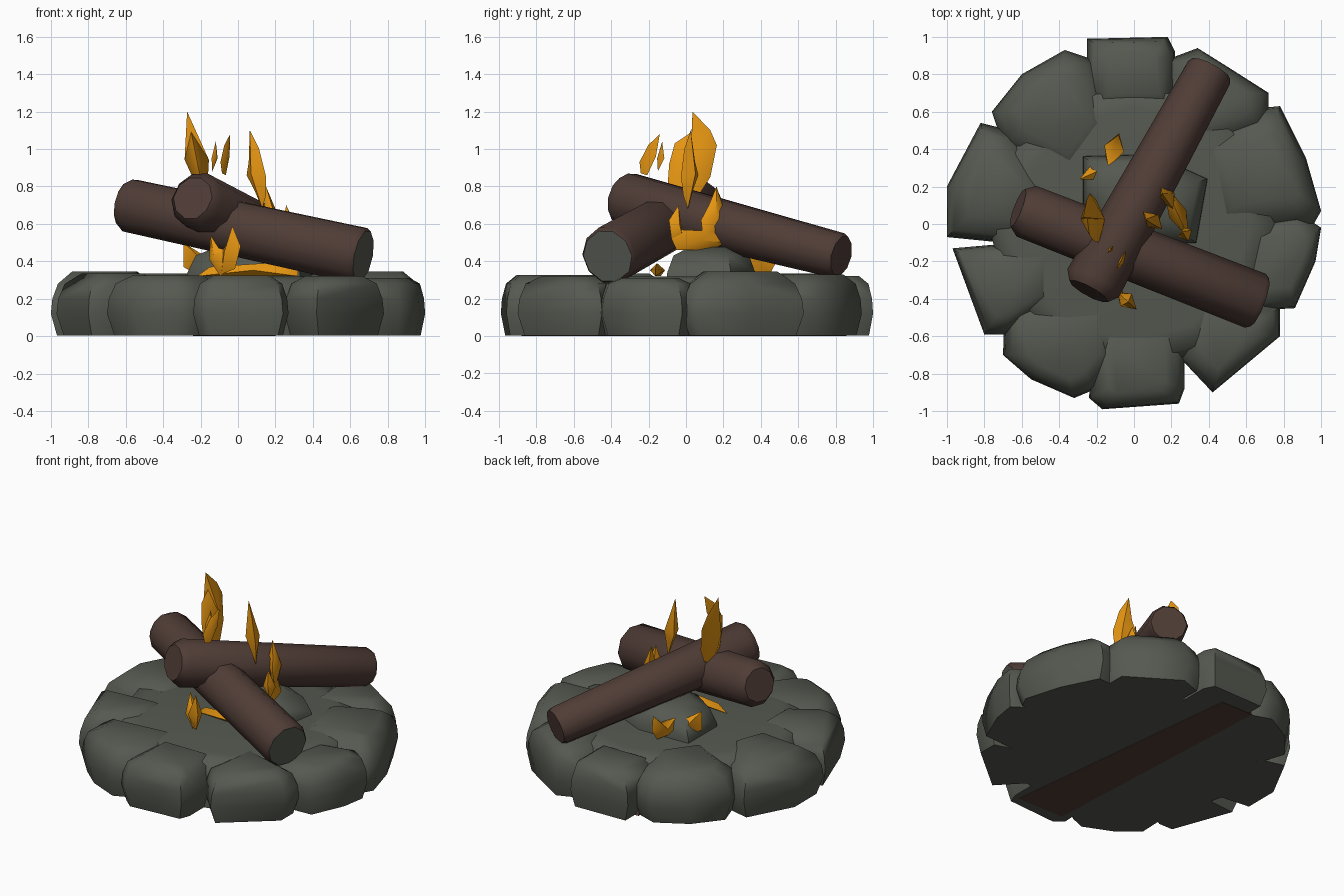
import bpy, bmesh, math, random
from mathutils import Vector

if "Cube" in bpy.data.objects:
    bpy.data.objects.remove(bpy.data.objects["Cube"])

random.seed(4)

def material(name, rgb):
    m = bpy.data.materials.new(name)
    m.diffuse_color = (*rgb, 1)
    m.use_nodes = True
    m.node_tree.nodes["Principled BSDF"].inputs["Base Color"].default_value = m.diffuse_color
    return m

STONE = material("dark stone", (0.091, 0.1, 0.08))
WOOD = material("brown bark", (0.08, 0.046, 0.037))
FLAME = material("orange flame", (0.78, 0.3, 0.006))

def finish(bm, name, mats, angle=40):
    bmesh.ops.recalc_face_normals(bm, faces=bm.faces)
    me = bpy.data.meshes.new(name)
    bm.to_mesh(me)
    bm.free()
    ob = bpy.data.objects.new(name, me)
    bpy.context.collection.objects.link(ob)
    for m in mats:
        me.materials.append(m)
    bpy.ops.object.select_all(action='DESELECT')
    ob.select_set(True)
    bpy.context.view_layer.objects.active = ob
    bpy.ops.object.shade_smooth_by_angle(angle=math.radians(angle))
    return ob

def loft(bm, rings):
    """Skin a list of equal point rings and cap both ends; return the caps."""
    vs = [[bm.verts.new(p) for p in r] for r in rings]
    n = len(vs[0])
    for a, b in zip(vs, vs[1:]):
        for i in range(n):
            j = (i + 1) % n
            bm.faces.new((a[i], a[j], b[j], b[i]))
    return bm.faces.new(vs[0][::-1]), bm.faces.new(vs[-1])

def rock(name, outline, levels, mat=STONE):
    """Stone with a plan outline, scaled about its middle at each height."""
    cx = sum(p[0] for p in outline) / len(outline)
    cy = sum(p[1] for p in outline) / len(outline)
    bm = bmesh.new()
    loft(bm, [[(cx + (x - cx) * s, cy + (y - cy) * s, z) for x, y in outline]
              for z, s in levels])
    finish(bm, name, [mat], 62)

# ring of overlapping stones: plan outline and top height
RING = [
    (.32, [(-.25, .6), (-.25, .99), (.18, 1.0), (.22, .92), (.22, .6)]),
    (.335, [(-.76, .6), (-.6, .8), (-.37, .93), (-.22, .88), (-.08, .5), (-.3, .2), (-.7, .42)]),
    (.345, [(-1, .2), (-.82, .54), (-.66, .5), (-.4, .15), (-.5, -.12), (-1, -.07)]),
    (.335, [(-.97, -.13), (-.8, -.59), (-.68, -.59), (-.4, -.4), (-.4, -.08)]),
    (.325, [(-.7, -.7), (-.55, -.83), (-.32, -.93), (-.2, -.88), (-.06, -.7), (-.08, -.36), (-.69, -.42)]),
    (.325, [(-.24, -.93), (-.17, -.99), (.24, -.96), (.27, -.88), (.27, -.5), (-.22, -.5)]),
    (.32, [(.25, -.72), (.42, -.9), (.78, -.6), (.78, -.45), (.3, -.3)]),
    (.31, [(.6, 0), (.88, .06), (1, -.02), (.97, -.2), (.86, -.45), (.5, -.47)]),
    (.345, [(.78, .63), (.92, .35), (1, .07), (.95, -.02), (.4, -.05), (.3, .45), (.68, .62)]),
    (.33, [(.18, .88), (.34, .94), (.5, .84), (.72, .7), (.72, .5), (.2, .35)]),
]
for i, (t, outline) in enumerate(RING):
    rock(f"ring_stone_{i + 1}", outline,
         [(.004, .88), (.12, 1), (.2, .97), (.28, .86), (t, .58)])

# stones filling the middle
fill = [(.78 * math.cos(k * math.tau / 12), .78 * math.sin(k * math.tau / 12)) for k in range(12)]
rock("hearth_bed", fill, [(.004, 1), (.22, 1), (.3, .95), (.318, .8)])
rock("centre_stone",
     [(-.27, .36), (.1, .37), (.39, .24), (.33, -.1), (-.05, -.1), (-.27, .05)],
     [(.28, 1.02), (.34, 1), (.43, .86), (.475, .5)])

# buried log showing under the stones
rock("buried_log", [(-.15, -.88), (.2, -.88), (0, .86), (-.24, .86)],
     [(0, 1), (.1, .95)], WOOD)

def log(name, a, b, ra, rb, stone_tip=False):
    """Chamfered ten-sided log from a to b."""
    a, b = Vector(a), Vector(b)
    d = (b - a).normalized()
    u = d.cross(Vector((0, 0, 1))).normalized()
    v = u.cross(d)
    length = (b - a).length
    wob = [random.uniform(.96, 1.04) for _ in range(10)]
    rings = []
    for t, s in ((0, .75), (.05, 1), (length - .025, 1), (length, .9)):
        r = (ra + (rb - ra) * t / length) * s
        rings.append([a + d * t + (u * math.cos(k * math.tau / 10)
                      + v * math.sin(k * math.tau / 10)) * r * wob[k] for k in range(10)])
    bm = bmesh.new()
    _, tip = loft(bm, rings)
    if stone_tip:
        tip.material_index = 1
    finish(bm, name, [WOOD, STONE], 45)

log("log_left_to_right", (-.62, .085, .71), (.67, -.42, .43), .147, .157, True)
log("log_front_to_back", (-.24, -.36, .74), (.415, .83, .43), .155, .125)

def flame(name, origin, angle, outline, thick, lean=0):
    """Blade on an upright plane: outline (along, z) with a ridge on each side.
    lean shifts the blade sideways per unit of height."""
    ox, oy = origin
    a = math.radians(angle)
    d = Vector((math.cos(a), math.sin(a), 0))
    nrm = Vector((-math.sin(a), math.cos(a), 0))
    z0 = min(p[1] for p in outline)
    def put(s, z, off=0):
        return Vector((ox, oy, z)) + d * s + nrm * (lean * (z - z0) + off)
    bm = bmesh.new()
    vs = [bm.verts.new(put(s, z)) for s, z in outline]
    cs = sum(p[0] for p in outline) / len(outline)
    cz = sum(p[1] for p in outline) / len(outline)
    for side in (1, -1):
        c = bm.verts.new(put(cs, cz, side * thick))
        for i in range(len(vs)):
            bm.faces.new((vs[i], vs[(i + 1) % len(vs)], c))
    finish(bm, name, [FLAME], 50)

# tall flames above the logs
flame("tall_flame", (-.17, 0), 90,
      [(-.05, .69), (.06, .74), (.13, .85), (.165, 1.02), (.13, 1.1), (.035, 1.2),
       (.03, 1.09), (-.06, 1.03), (-.09, .92), (-.1, .78)], .065, .2)
flame("right_flame", (.13, .01), 138,
      [(.0, .68), (.05, .78), (.1, .86), (.08, .93), (.06, 1.1),
       (.0, 1.0), (-.04, .85), (-.03, .75)], .045, .08)
# forked flame on the right
flame("fork_base", (.24, .04), 115,
      [(-.13, .52), (-.1, .46), (.1, .46), (.2, .5), (.12, .56), (-.1, .57)], .05)
flame("fork_back_horn", (.24, .04), 115,
      [(.06, .5), (.19, .57), (.19, .67), (.15, .8), (.1, .7), (.05, .62)], .045, .1)
flame("fork_front_horn", (.24, .04), 115,
      [(-.13, .52), (-.06, .52), (-.07, .6), (-.08, .7), (-.14, .62)], .04, .1)
# low flame at the front, with two tips
flame("front_flame_left", (-.08, -.37), -42,
      [(-.02, .32), (.04, .36), (.03, .46), (-.03, .47), (-.09, .54), (-.1, .41)], .045)
flame("front_flame_right", (-.06, -.39), -42,
      [(-.04, .33), (.06, .36), (.1, .48), (.04, .59), (.01, .5), (-.03, .46)], .045)
# low flames at the back
flame("back_flame_left", (-.2, .28), 24,
      [(-.1, .37), (-.03, .33), (.1, .34), (.12, .41), (.02, .43), (-.1, .5)], .05)
flame("back_flame_right", (-.11, .39), 72,
      [(-.1, .34), (.06, .33), (.1, .4), (.09, .5), (.02, .43), (-.09, .44)], .055)
# flat embers under the crossing logs
flame("low_flame", (.05, -.15), -3, [(-.27, .32), (.27, .32), (.27, .36), (.1, .39), (-.2, .37)], .04)
# loose sparks
flame("large_spark", (-.055, -.19), 60,
      [(-.07, .93), (-.06, .87), (-.02, .86), (.03, .96), (.05, 1.08), (-.02, 1.02)], .015, .06)
flame("small_spark", (-.125, -.135), 50, [(-.02, .88), (-.025, .95), (.01, 1.04), (.025, .95)], .012)
